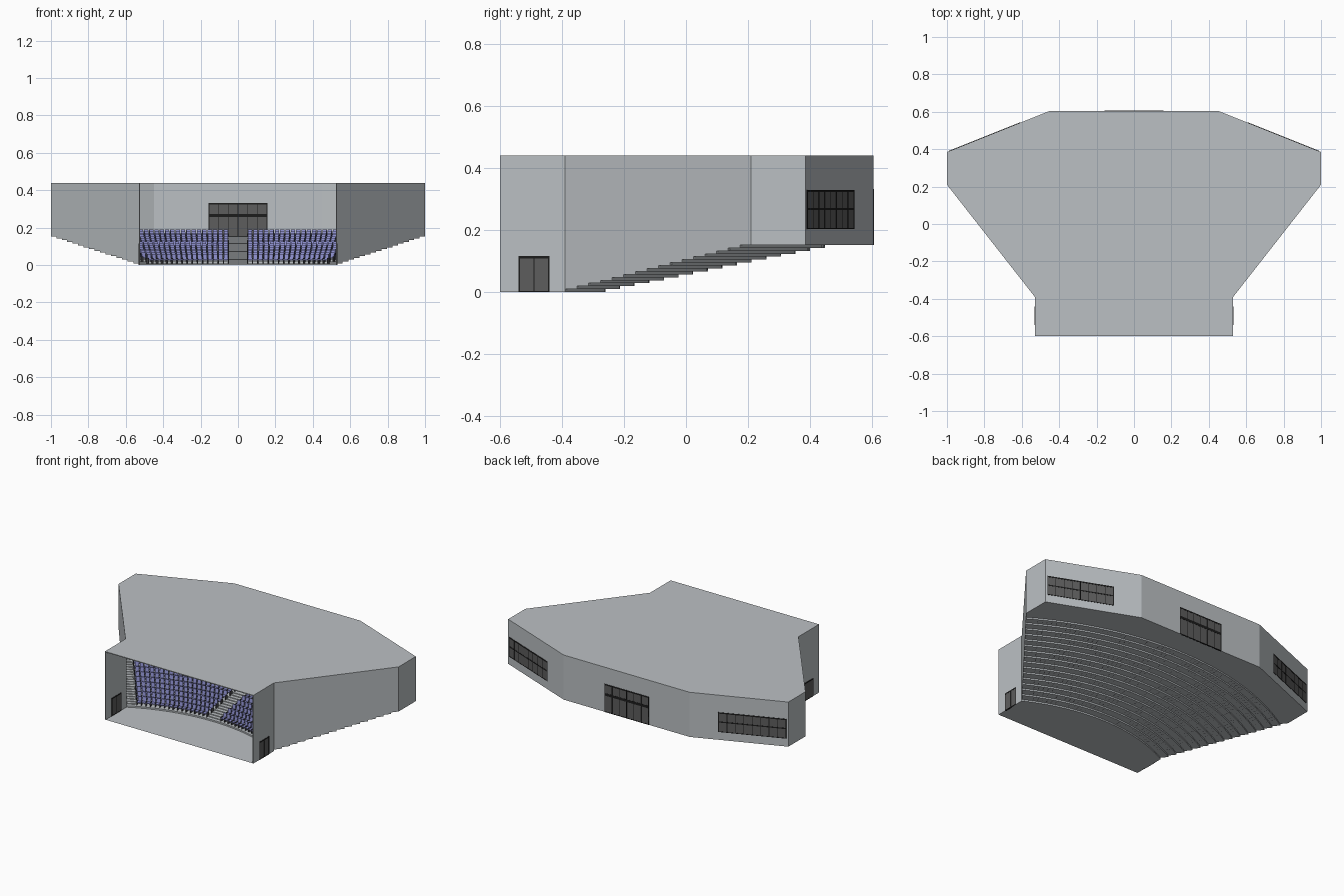
import bpy, bmesh, math
from mathutils import Matrix, Vector

if "Cube" in bpy.data.objects:
    bpy.data.objects.remove(bpy.data.objects["Cube"])

H, STEPS, RISE = 0.44, 16, 0.0095
CY, R0, DR = -1.41, 1.15, 0.0472          # centre and radii of the curved tiers
T = 0.005                                 # wall thickness


def mat(name, r, g, b):
    m = bpy.data.materials.new(name)
    m.diffuse_color = (r, g, b, 1)
    m.use_nodes = True
    m.node_tree.nodes["Principled BSDF"].inputs["Base Color"].default_value = m.diffuse_color
    return m


CONCRETE = mat("pale_grey", 0.50, 0.53, 0.55)
GLASS = mat("dark_glass", 0.11, 0.11, 0.11)
FRAME = mat("black_frame", 0.012, 0.012, 0.012)
FABRIC = mat("lavender_blue", 0.27, 0.28, 0.62)
METAL = mat("seat_metal", 0.07, 0.07, 0.08)


def finish(name, bm, mats, thickness=0):
    me = bpy.data.meshes.new(name)
    bm.to_mesh(me)
    bm.free()
    for m in mats:
        me.materials.append(m)
    ob = bpy.data.objects.new(name, me)
    bpy.context.collection.objects.link(ob)
    if thickness:
        s = ob.modifiers.new("thickness", 'SOLIDIFY')
        s.thickness, s.offset = thickness, -1
    return ob


def box(bm, lo, hi, M=Matrix(), mi=0):
    lo, hi = Vector(lo), Vector(hi)
    S = Matrix.Diagonal((*(hi - lo), 1))
    r = bmesh.ops.create_cube(bm, size=1, matrix=M @ Matrix.Translation((lo + hi) / 2) @ S)
    for f in {f for v in r["verts"] for f in v.link_faces}:
        f.material_index = mi


def face(bm, pts):
    return bm.faces.new([bm.verts.new(p) for p in pts])


def wall_x(y):
    return 0.53 + max(0, y + 0.39) * 0.47 / 0.6


def polar(r, a):
    return r * math.sin(a), CY + r * math.cos(a)


def half_angle(r):
    """Angle at which an arc of radius r meets the slanted side wall."""
    lo, hi = 0, 1.2
    for _ in range(40):
        a = (lo + hi) / 2
        x, y = polar(r, a)
        lo, hi = (a, hi) if x < wall_x(y) else (lo, a)
    return lo


radii = [R0 + DR * i for i in range(STEPS)]
ends = [polar(r, half_angle(r)) for r in radii]
TOP = STEPS * RISE

# Footprint, counter-clockwise from the front right corner
right = [(0.53, -0.6), (0.53, -0.39), (1, 0.21), (1, 0.385), (0.45, 0.605)]
foot = right + [(-x, y) for x, y in reversed(right)]

# Roof slab
bm = bmesh.new()
face(bm, [(x, y, H) for x, y in foot])
finish("roof", bm, [CONCRETE], T)

# Walls: open front, slanted sides cut along the stepped floor
bm = bmesh.new()
for k in range(len(foot) - 1):
    p, q = foot[k], foot[k + 1]
    if k in (1, 7):
        s = 1 if k == 1 else -1
        low = [(s * 0.53, -0.39, 0)]
        for i, (x, y) in enumerate(ends):
            low += [(s * x, y, i * RISE), (s * x, y, (i + 1) * RISE)]
        low.append((s, 0.21, TOP))
        if s < 0:
            low.reverse()
    else:
        z = 0 if k in (0, 8) else TOP
        low = [(*p, z), (*q, z)]
    face(bm, low + [(*q, H), (*p, H)])
bmesh.ops.remove_doubles(bm, verts=bm.verts, dist=1e-4)
finish("walls", bm, [CONCRETE], T)

# Stepped floor: stage, curved risers and treads, rear landing
N = 32


def arc(i, z):
    a = half_angle(radii[i])
    return [(*polar(radii[i], a * (2 * j / N - 1)), z) for j in range(N + 1)]


bm = bmesh.new()
face(bm, [(-0.53, -0.6, 0), (0.53, -0.6, 0)] + arc(0, 0)[::-1])
for i in range(STEPS):
    lower, upper = arc(i, i * RISE), arc(i, (i + 1) * RISE)
    nxt = arc(i + 1, (i + 1) * RISE) if i < STEPS - 1 else None
    for j in range(N):
        face(bm, [lower[j], lower[j + 1], upper[j + 1], upper[j]])
        if nxt:
            face(bm, [upper[j], upper[j + 1], nxt[j + 1], nxt[j]])
face(bm, arc(STEPS - 1, TOP) + [(x, y, TOP) for x, y in foot[2:8]])
bmesh.ops.remove_doubles(bm, verts=bm.verts, dist=1e-5)
finish("stepped_floor", bm, [CONCRETE])

# Half steps in the centre and side aisles
bm = bmesh.new()
for i in range(STEPS - 1):
    r, z = radii[i] + DR / 2, (i + 1) * RISE
    box(bm, (-0.048, CY + r, z), (0.048, CY + r + DR / 2, z + RISE / 2))
    for s in (-1, 1):
        a = half_angle(r) - 0.035 / r
        M = Matrix.Translation((0, CY, 0)) @ Matrix.Rotation(-s * a, 4, 'Z')
        box(bm, (-0.026, r, z), (0.026, r + DR / 2, z + RISE / 2), M)
finish("aisle_steps", bm, [CONCRETE])

# Seat rows facing the stage
bm = bmesh.new()
for i in range(STEPS - 1):
    r, z = radii[i], (i + 1) * RISE
    mid = r + 0.025
    a0, a1 = math.asin(0.05 / mid), half_angle(mid) - 0.07 / mid
    n = round((a1 - a0) * mid / 0.0285)
    da = (a1 - a0) / n
    h = da * mid / 2
    for s in (-1, 1):
        for k in range(n + 1):
            turn = Matrix.Translation((0, CY, z))
            # side support between neighbouring seats
            M = turn @ Matrix.Rotation(-s * (a0 + k * da), 4, 'Z')
            box(bm, (-0.0018, r + 0.012, 0), (0.0018, r + 0.036, 0.027), M, 1)
            if k == n:
                continue
            M = turn @ Matrix.Rotation(-s * (a0 + (k + 0.5) * da), 4, 'Z')
            w = h - 0.003
            box(bm, (-w, r + 0.011, 0.016), (w, r + 0.033, 0.022), M)
            B = M @ Matrix.Translation((0, r + 0.034, 0.016)) @ Matrix.Rotation(-0.15, 4, 'X')
            box(bm, (-w, -0.002, 0), (w, 0.002, 0.033), B)
            box(bm, (-w, 0.002, 0), (w, 0.0035, 0.029), B, 1)
finish("seats", bm, [FABRIC, METAL])


def glazing(name, p, q, z0, z1, cols, rails=(), bar=0.005):
    """Glass plate with a bar grid, set in the wall from p to q (wall on the left inside)."""
    d = Vector(q) - Vector(p)
    L = d.length
    M = Matrix.Translation((*p, 0)) @ Matrix.Rotation(math.atan2(d.y, d.x), 4, 'Z')
    b = bmesh.new()
    box(b, (0, -0.001, z0), (L, T + 0.001, z1), M)
    for c in range(cols + 1):
        x = bar / 2 + (L - bar) * c / cols
        w = bar / 2 if c in (0, cols) else bar / 3
        box(b, (x - w, -0.002, z0), (x + w, T + 0.002, z1), M, 1)
    for z, w in [(z0 + 0.002, 0.004), (z1 - 0.004, 0.008), *rails]:
        box(b, (0, -0.002, z - w / 2), (L, T + 0.002, z + w / 2), M, 1)
    finish(name, b, [GLASS, FRAME])


# Rear entrance, rear corner windows and stage doors
glazing("rear_entrance", (0.158, 0.605), (-0.158, 0.605), TOP, 0.333, 6, [(0.266, 0.016)])
c0, c1 = Vector((1, 0.385)), Vector((0.45, 0.605))
a, b = c0.lerp(c1, 0.02), c0.lerp(c1, 0.71)
glazing("right_window", a, b, 0.203, 0.33, 8, [(0.268, 0.007)])
glazing("left_window", (-b.x, b.y), (-a.x, a.y), 0.203, 0.33, 8, [(0.268, 0.007)])
glazing("right_stage_door", (0.53, -0.54), (0.53, -0.44), 0, 0.116, 2)
glazing("left_stage_door", (-0.53, -0.44), (-0.53, -0.54), 0, 0.116, 2)
